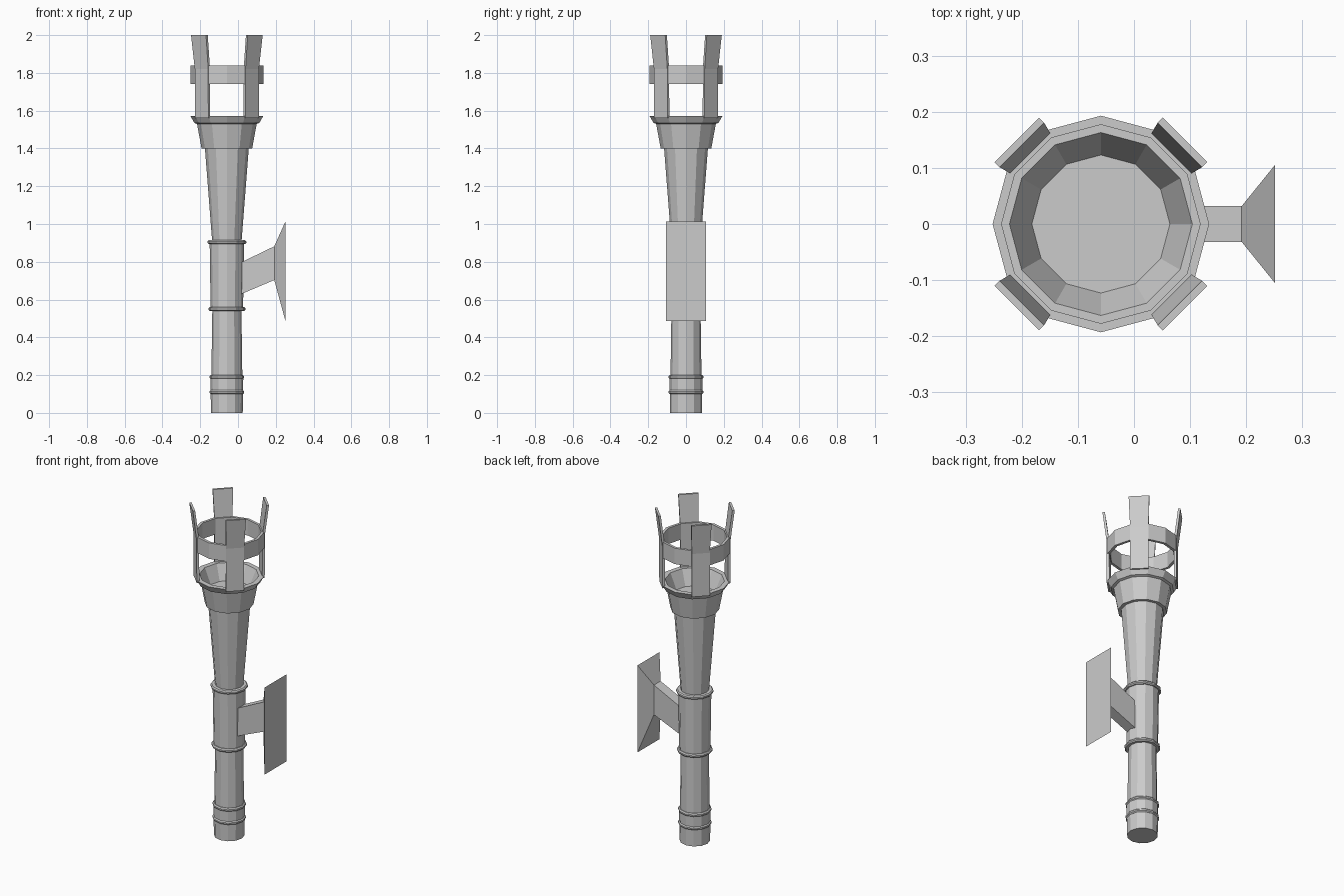
import bpy
from math import cos, sin, pi

if "Cube" in bpy.data.objects:
    bpy.data.objects.remove(bpy.data.objects["Cube"])

CX = -0.059   # axis of the torch
SIDES = 12


def make(name, verts, faces):
    me = bpy.data.meshes.new(name)
    me.from_pydata(verts, [], faces)
    me.update()
    ob = bpy.data.objects.new(name, me)
    bpy.context.collection.objects.link(ob)
    return ob


def lathe(name, profile, closed=False):
    """Revolve (radius, z) points; open profiles get flat caps at both ends."""
    verts = [(CX + r * cos(2 * pi * k / SIDES), r * sin(2 * pi * k / SIDES), z)
             for r, z in profile for k in range(SIDES)]
    n = len(profile)
    faces = []
    for i in range(n if closed else n - 1):
        a, b = i * SIDES, (i + 1) % n * SIDES
        for k in range(SIDES):
            m = (k + 1) % SIDES
            faces.append((a + k, a + m, b + m, b + k))
    if not closed:
        faces.append(tuple(reversed(range(SIDES))))
        faces.append(tuple(range((n - 1) * SIDES, n * SIDES)))
    return make(name, verts, faces)


def loft(name, sections):
    """Join successive four-point sections into a capped solid."""
    verts = [p for s in sections for p in s]
    faces = [(3, 2, 1, 0)]
    for i in range(len(sections) - 1):
        a = 4 * i
        for k in range(4):
            m = (k + 1) % 4
            faces.append((a + k, a + m, a + 4 + m, a + 4 + k))
    e = len(verts) - 4
    faces.append((e, e + 1, e + 2, e + 3))
    return make(name, verts, faces)


# Shaft, flared collar and hollow bowl
lathe("shaft", [
    (0.084, 0), (0.086, 0.11), (0.087, 0.19), (0.082, 0.195), (0.077, 0.55),
    (0.086, 0.555), (0.091, 0.9), (0.078, 0.91), (0.116, 1.40),
    (0.134, 1.40), (0.158, 1.53), (0.172, 1.535), (0.193, 1.572),
    (0.163, 1.572), (0.123, 1.48)])

# Decorative rings
for i, (r, z) in enumerate([(0.092, 0.11), (0.092, 0.19), (0.098, 0.55), (0.103, 0.904)]):
    h = 0.010
    lathe(f"shaft_ring_{i + 1}", [
        (0.07, z - h), (r - 0.006, z - h), (r, z - h * 0.4), (r, z + h * 0.4),
        (r - 0.006, z + h), (0.07, z + h)], closed=True)

# Basket band
lathe("basket_band", [(0.177, 1.742), (0.193, 1.742), (0.193, 1.838), (0.177, 1.838)],
      closed=True)

# Four bent basket prongs on the diagonals
for i in range(4):
    a = pi / 4 + i * pi / 2
    sections = []
    for z, r_in, r_out, t in [(1.56, 0.175, 0.189, 0.050), (1.82, 0.176, 0.190, 0.050),
                              (2.0, 0.199, 0.212, 0.056)]:
        sections.append([(CX + r * cos(a) - s * sin(a), r * sin(a) + s * cos(a), z)
                         for r, s in [(r_in, -t), (r_out, -t), (r_out, t), (r_in, t)]])
    loft(f"basket_prong_{i + 1}", sections)


# Wall bracket: rising arm and flared plate
def upright(x, y, z0, z1):
    return [(x, -y, z0), (x, y, z0), (x, y, z1), (x, -y, z1)]


loft("bracket_arm", [upright(0.0, 0.032, 0.622, 0.789), upright(0.192, 0.032, 0.703, 0.882)])
loft("wall_plate", [upright(0.192, 0.032, 0.703, 0.882), upright(0.251, 0.105, 0.487, 1.013)])
